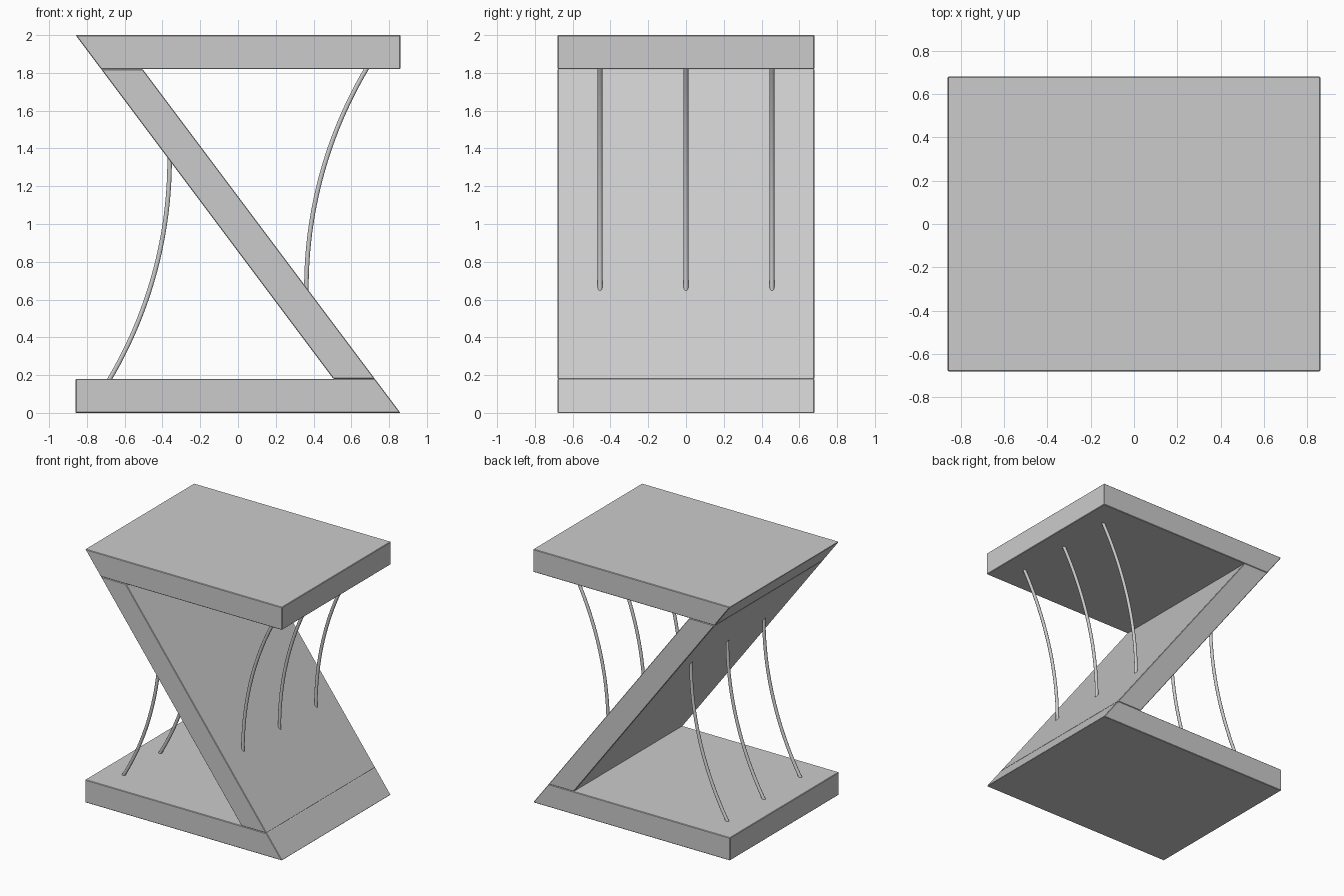
import bpy, bmesh, math

if "Cube" in bpy.data.objects:
    bpy.data.objects.remove(bpy.data.objects["Cube"])

DEPTH = 0.68      # half depth in y


def flip(pts):
    """Half turn about the centre of the front view."""
    return [(-x, 2 - z) for x, z in pts]


def slab(name, profile):
    """Extrude an x-z profile along y, with a hairline edge bevel."""
    bm = bmesh.new()
    face = bm.faces.new([bm.verts.new((x, -DEPTH, z)) for x, z in profile])
    ext = bmesh.ops.extrude_face_region(bm, geom=[face])
    verts = [v for v in ext["geom"] if isinstance(v, bmesh.types.BMVert)]
    bmesh.ops.translate(bm, verts=verts, vec=(0, 2 * DEPTH, 0))
    bmesh.ops.recalc_face_normals(bm, faces=bm.faces)
    mesh = bpy.data.meshes.new(name)
    bm.to_mesh(mesh)
    bm.free()
    obj = bpy.data.objects.new(name, mesh)
    bpy.context.collection.objects.link(obj)
    mod = obj.modifiers.new("edge_bevel", "BEVEL")
    mod.width = 0.004
    mod.segments = 1
    return obj


def rod(name, pts, y):
    """Thin round rod swept along an x-z path."""
    cu = bpy.data.curves.new(name, "CURVE")
    cu.dimensions = "3D"
    cu.bevel_depth = 0.0125
    cu.bevel_resolution = 3
    cu.use_fill_caps = True
    sp = cu.splines.new("POLY")
    sp.points.add(len(pts) - 1)
    for p, (x, z) in zip(sp.points, pts):
        p.co = (x, y, z, 1)
    obj = bpy.data.objects.new(name, cu)
    bpy.context.collection.objects.link(obj)


# Base, top and slanted panel form the Z
base = [(-0.86, 0), (0.86, 0), (0.725, 0.18), (-0.86, 0.18)]
slab("base_plate", base)
slab("top_plate", flip(base))
slab("slanted_panel", [(0.725, 0.18), (-0.505, 1.82), (-0.725, 1.82), (0.505, 0.18)])

# Curved rods: three on the right, three on the left turned half round
R, a0, a1, n = 2.28, -0.01, 0.54, 24
angles = [a0 + (a1 - a0) * i / n for i in range(n + 1)]
arc = [(0.362 + R * (1 - math.cos(a)), 0.66 + R * math.sin(a)) for a in angles]
for i, y in enumerate((-0.455, 0, 0.455), 1):
    rod(f"right_rod_{i}", arc, y)
    rod(f"left_rod_{i}", flip(arc), y)
